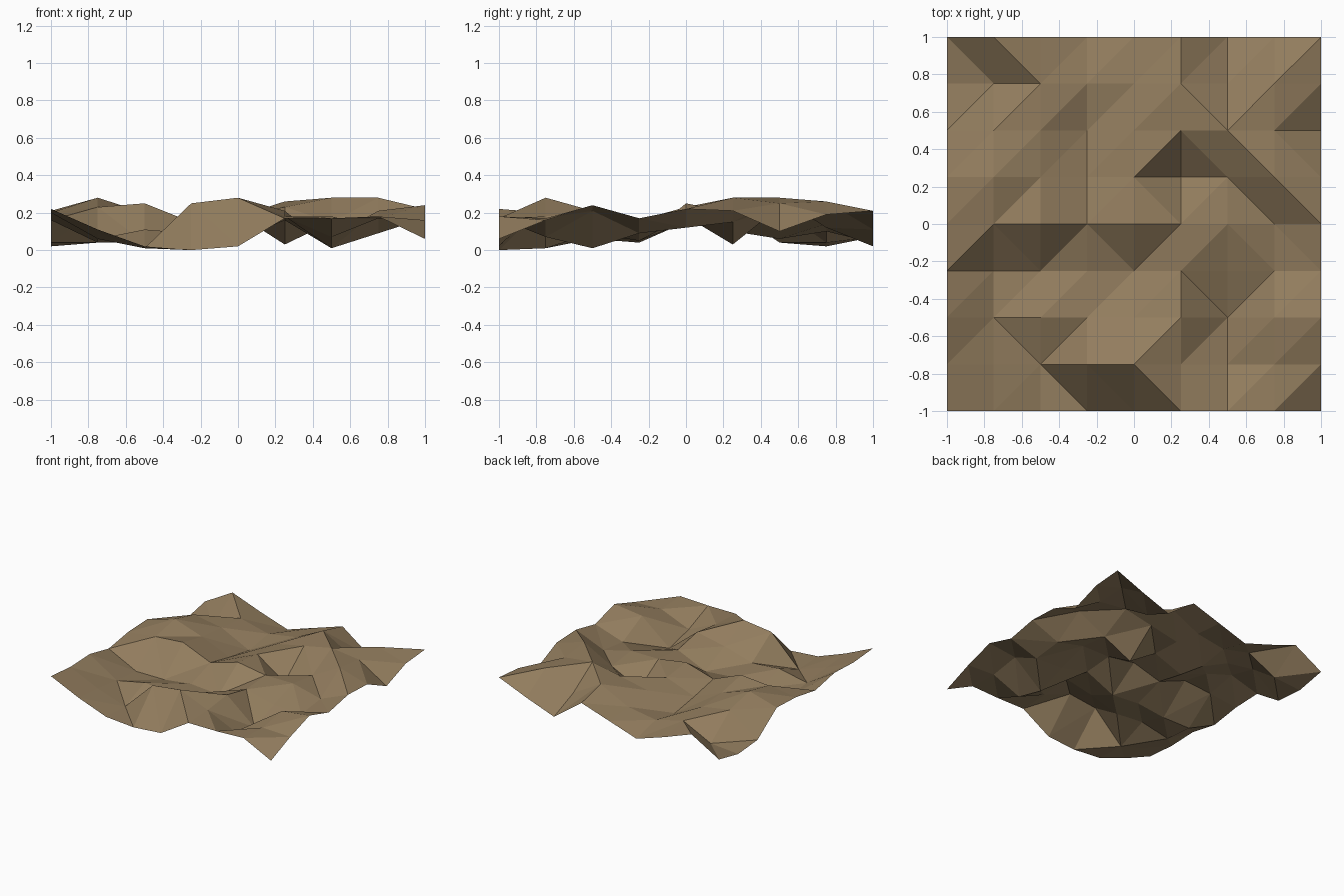
import bpy
import bmesh

# Remove the default cube only
default_cube = bpy.data.objects.get("Cube")
if default_cube:
    bpy.data.objects.remove(default_cube, do_unlink=True)

# Ground heights in hundredths of a unit, one row per line, back to front
HEIGHT_ROWS = [
    (7, 21, 12, 4, 12, 20, 2, 11, 21),
    (2, 4, 16, 10, 14, 26, 12, 26, 19),
    (4, 22, 18, 6, 18, 23, 28, 25, 10),
    (21, 28, 20, 10, 19, 3, 15, 28, 21),
    (20, 23, 25, 15, 22, 18, 18, 12, 22),
    (16, 4, 4, 7, 5, 16, 10, 9, 17),
    (21, 6, 11, 9, 16, 21, 1, 21, 24),
    (20, 9, 1, 25, 28, 18, 7, 17, 16),
    (22, 11, 2, 0, 2, 17, 17, 18, 6),
]

# Direction each grid cell is split: r rises to the right, f falls to the right
CELL_SPLITS = [
    "ffrrrrrr",
    "rrrrrfrr",
    "rrrrrfff",
    "rrrrfrff",
    "rfrfrrff",
    "rrrrrfrr",
    "rfrrrrrr",
    "rrffffrr",
]


def make_material(name, colour):
    """Flat matte colour for viewport and render."""
    material = bpy.data.materials.new(name)
    material.use_nodes = True
    material.diffuse_color = colour
    shader = material.node_tree.nodes["Principled BSDF"]
    shader.inputs["Base Color"].default_value = colour
    shader.inputs["Roughness"].default_value = 0.9
    return material


def build_terrain(name, heights, splits, material):
    """Faceted height field spanning the full square."""
    cells = len(splits)
    step = 2 / cells
    bm = bmesh.new()

    # Grid of ground points
    grid = [
        [bm.verts.new((col * step - 1, 1 - row * step, height / 100))
         for col, height in enumerate(line)]
        for row, line in enumerate(heights)
    ]

    # Two triangles per cell, all facing up
    for row, line in enumerate(splits):
        for col, split in enumerate(line):
            back_left, back_right = grid[row][col:col + 2]
            front_left, front_right = grid[row + 1][col:col + 2]
            if split == "r":
                bm.faces.new((front_left, back_right, back_left))
                bm.faces.new((front_left, front_right, back_right))
            else:
                bm.faces.new((back_left, front_left, front_right))
                bm.faces.new((back_left, front_right, back_right))

    mesh = bpy.data.meshes.new(name)
    bm.to_mesh(mesh)
    bm.free()
    mesh.materials.append(material)
    terrain = bpy.data.objects.new(name, mesh)
    bpy.context.collection.objects.link(terrain)
    return terrain


# Rough earth patch
earth_brown = make_material("earth_brown", (0.29, 0.205, 0.112, 1))
build_terrain("rough_ground", HEIGHT_ROWS, CELL_SPLITS, earth_brown)
